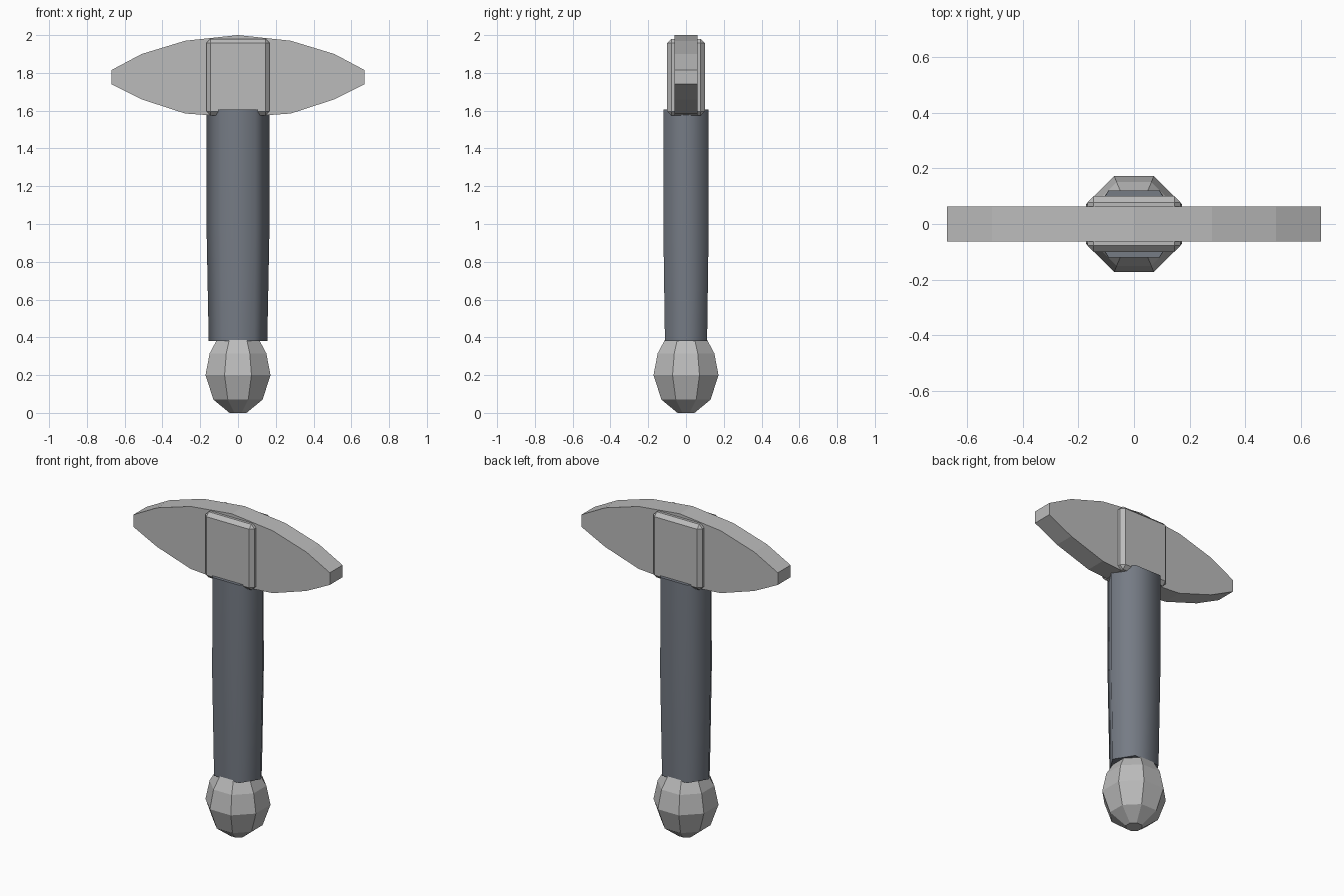
import bpy
import bmesh
import math

cube = bpy.data.objects.get("Cube")
if cube:
    bpy.data.objects.remove(cube)


def material(name, rgb):
    m = bpy.data.materials.new(name)
    m.use_nodes = True
    m.diffuse_color = (*rgb, 1)
    m.node_tree.nodes["Principled BSDF"].inputs["Base Color"].default_value = (*rgb, 1)
    return m


def finish(bm, name, mat):
    bmesh.ops.recalc_face_normals(bm, faces=bm.faces[:])
    mesh = bpy.data.meshes.new(name)
    bm.to_mesh(mesh)
    bm.free()
    mesh.materials.append(mat)
    obj = bpy.data.objects.new(name, mesh)
    bpy.context.collection.objects.link(obj)
    return obj


def loft(name, sections, mat, smooth=False):
    """Skin a stack of rings, given as lists of points, and cap both ends."""
    bm = bmesh.new()
    rings = [[bm.verts.new(p) for p in ring] for ring in sections]
    n = len(rings[0])
    for low, high in zip(rings, rings[1:]):
        for i in range(n):
            j = (i + 1) % n
            bm.faces.new((low[i], low[j], high[j], high[i])).smooth = smooth
    caps = [bm.faces.new(rings[0]), bm.faces.new(rings[-1])]
    if smooth:
        for cap in caps:
            for e in cap.edges:
                e.smooth = False
    return finish(bm, name, mat)


steel = material("steel grey", (0.5, 0.5, 0.5))
leather = material("slate grip", (0.18, 0.2, 0.235))

# Pommel: faceted eight-sided knob, radii measured to the flats
corner = 1 / math.cos(math.pi / 8)
knob = [(0, 0.045), (0.07, 0.13), (0.2, 0.172), (0.315, 0.15), (0.39, 0.11)]
angles = [math.pi / 8 + k * math.pi / 4 for k in range(8)]
loft("pommel", [[(r * corner * math.cos(a), r * corner * math.sin(a), z)
                 for a in angles] for z, r in knob], steel)

# Grip: softly shaded six-sided handle with a slight taper
hexagon = [(1, 0), (0.55, 0.72), (-0.55, 0.72), (-1, 0), (-0.55, -0.72), (0.55, -0.72)]
loft("grip", [[(x * w, y * w, z) for x, y in hexagon]
              for z, w in [(0.38, 0.155), (1.0, 0.167), (1.605, 0.166)]], leather, True)

# Head blade: pointed oval outline with blunt ends, mirrored left to right
right = [(0, 1.565), (0.28, 1.585), (0.51, 1.66), (0.67, 1.74),
         (0.67, 1.815), (0.51, 1.9), (0.28, 1.97), (0, 2.0)]
outline = right + [(-x, z) for x, z in reversed(right[1:-1])]
loft("head_blade", [[(x, y, z) for x, z in outline] for y in (-0.062, 0.062)], steel)

# Head block: chamfered box clasping the blade
bm = bmesh.new()
bmesh.ops.create_cube(bm, size=1)
for v in bm.verts:
    v.co = (v.co.x * 0.335, v.co.y * 0.2, 1.777 + v.co.z * 0.405)
block = finish(bm, "head_block", steel)
bevel = block.modifiers.new("chamfer", "BEVEL")
bevel.width = 0.022
bevel.segments = 1
